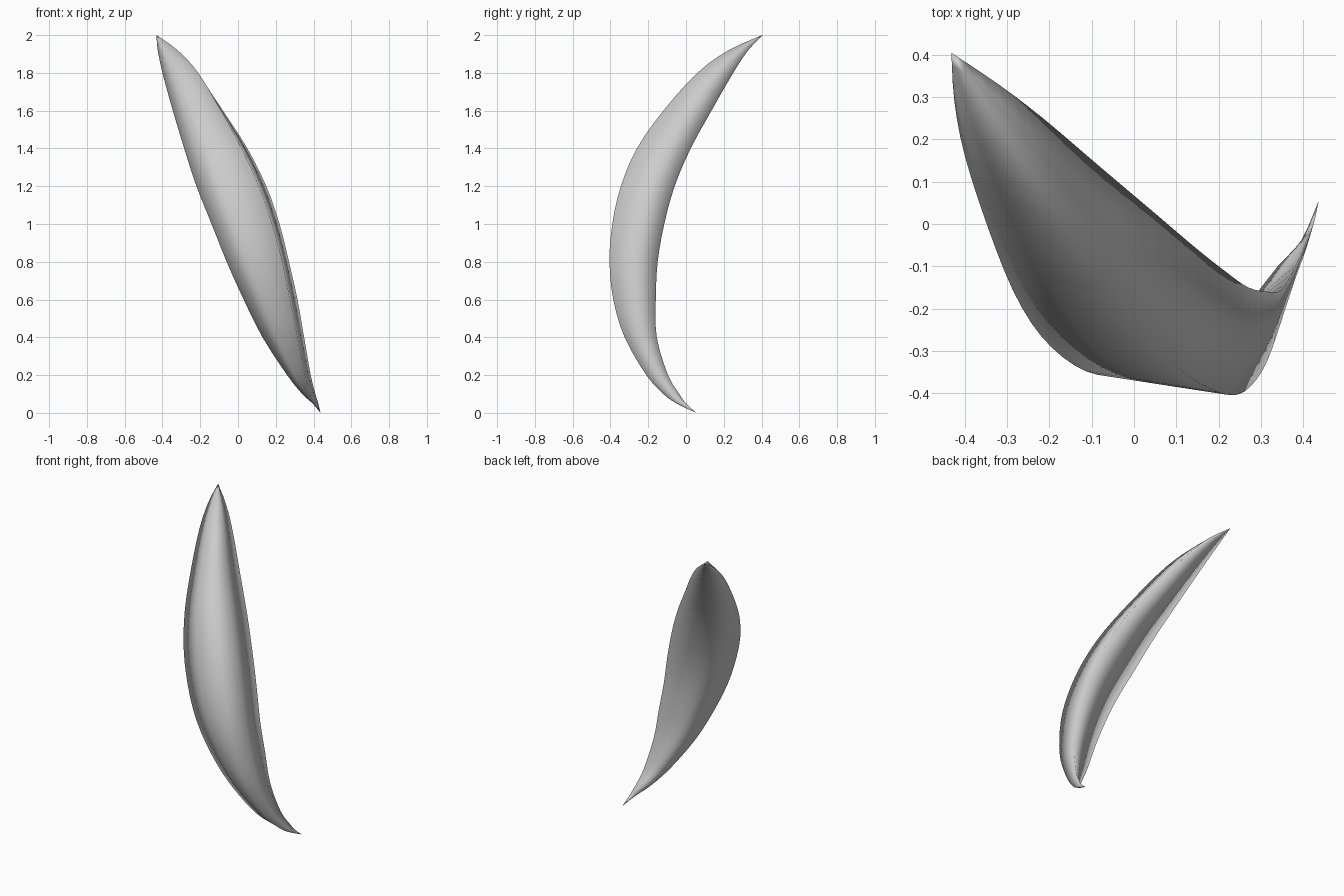
import bpy, bmesh
from mathutils import Vector

if "Cube" in bpy.data.objects:
    bpy.data.objects.remove(bpy.data.objects["Cube"])

# Stations up the blade: z, front ridge xy, back right edge xy, left edge xy
STATIONS = [
    (0.00, .437, .055, .437, .055, .437, .055),
    (0.05, .41, -.05, .425, .00, .395, -.04),
    (0.10, .385, -.12, .41, -.035, .34, -.10),
    (0.20, .355, -.21, .385, -.095, .26, -.195),
    (0.40, .315, -.325, .35, -.155, .13, -.285),
    (0.60, .275, -.385, .315, -.16, .03, -.34),
    (0.80, .235, -.405, .27, -.15, -.06, -.36),
    (1.00, .18, -.39, .22, -.115, -.14, -.335),
    (1.20, .11, -.345, .15, -.06, -.22, -.265),
    (1.40, .02, -.26, .05, .025, -.285, -.16),
    (1.60, -.09, -.12, -.08, .135, -.345, -.01),
    (1.80, -.21, .06, -.215, .25, -.40, .16),
    (1.92, -.32, .225, -.32, .33, -.425, .29),
    (2.00, -.432, .405, -.432, .405, -.432, .405),
]
STEPS = 3


def smooth(p0, p1, p2, p3, t):
    """Catmull-Rom blend of one value."""
    return 0.5 * (2 * p1 + (p2 - p0) * t + (2 * p0 - 5 * p1 + 4 * p2 - p3) * t * t
                  + (3 * p1 - p0 - 3 * p2 + p3) * t ** 3)


def section(s):
    """Wedge section: right, back and front faces, each with a middle row."""
    a, b, c = (Vector((s[i], s[i + 1], s[0])) for i in (1, 3, 5))
    return [a, a.lerp(b, .5), b, b.lerp(c, .55), c, c.lerp(a, .4)]


rows = []
last = len(STATIONS) - 1
for i in range(last):
    quad = [STATIONS[min(max(i + k, 0), last)] for k in (-1, 0, 1, 2)]
    for k in range(STEPS):
        rows.append([smooth(*vals, k / STEPS) for vals in zip(*quad)])

# Curved blade: loft of the sections closed to a point at both ends
bm = bmesh.new()
bottom = bm.verts.new(section(STATIONS[0])[0])
top = bm.verts.new(section(STATIONS[-1])[0])
rings = [[bm.verts.new(p) for p in section(r)] for r in rows[1:]]
n = len(rings[0])
for j in range(n):
    k = (j + 1) % n
    bm.faces.new((bottom, rings[0][k], rings[0][j]))
    bm.faces.new((top, rings[-1][j], rings[-1][k]))
    for lo, hi in zip(rings, rings[1:]):
        bm.faces.new((lo[j], lo[k], hi[k], hi[j]))
bmesh.ops.recalc_face_normals(bm, faces=bm.faces)
mesh = bpy.data.meshes.new("curved_blade")
bm.to_mesh(mesh)
bm.free()
blade = bpy.data.objects.new("curved_blade", mesh)
bpy.context.collection.objects.link(blade)

# Smooth shading that wraps round the soft edges
bpy.context.view_layer.objects.active = blade
blade.select_set(True)
bpy.ops.object.shade_smooth_by_angle(angle=3.1)
